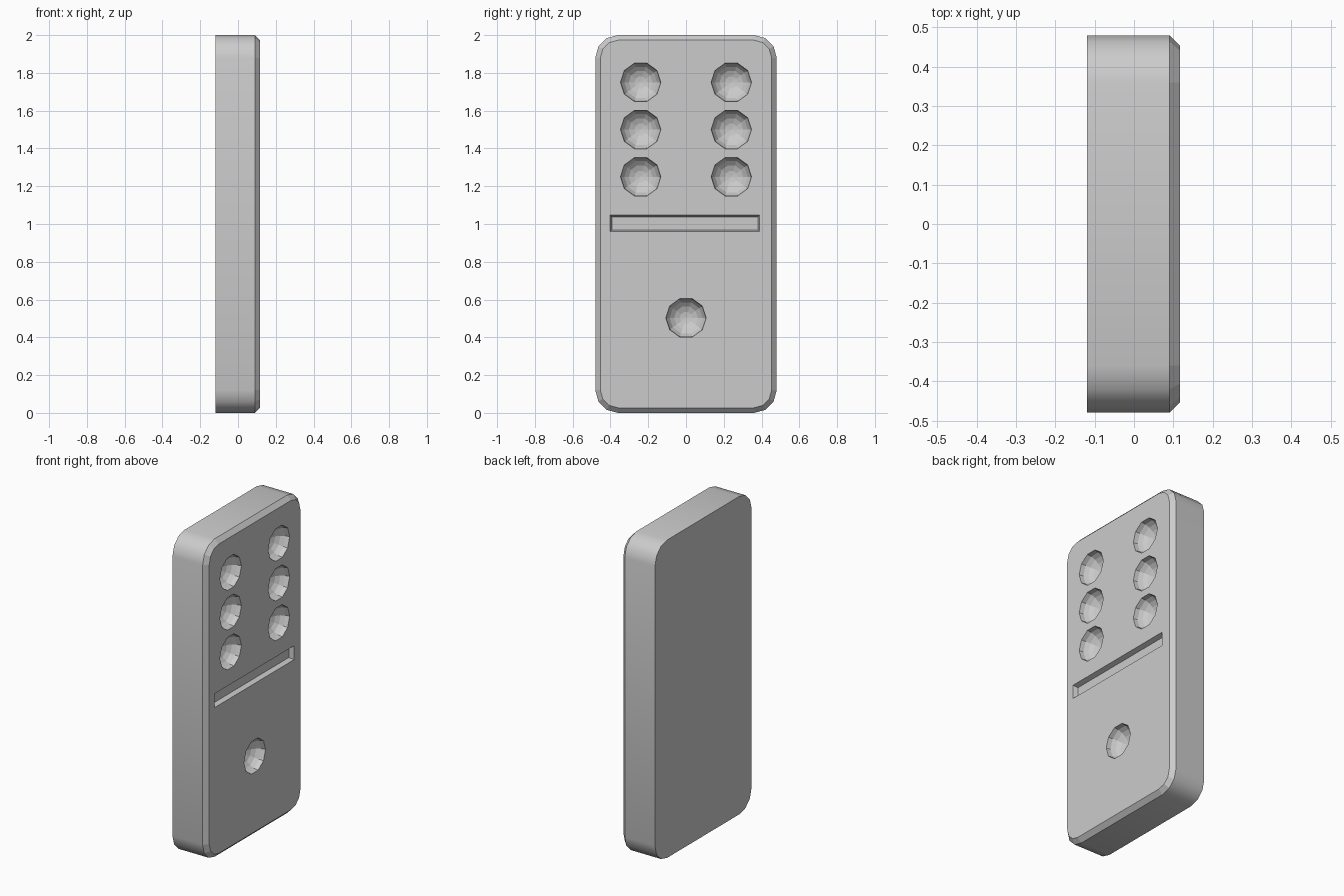
import bpy, bmesh
from math import sin, cos, pi, radians

if "Cube" in bpy.data.objects:
    bpy.data.objects.remove(bpy.data.objects["Cube"])

FACE_X = 0.117


def loft(name, rings, smooth_rows=()):
    """Closed solid through rings of equal point count, capped at both ends."""
    bm = bmesh.new()
    loops = [[bm.verts.new(p) for p in ring] for ring in rings]
    n = len(loops[0])
    for row, (a, b) in enumerate(zip(loops, loops[1:])):
        for i in range(n):
            j = (i + 1) % n
            f = bm.faces.new((a[i], a[j], b[j], b[i]))
            f.smooth = row in smooth_rows
    bm.faces.new(loops[0][::-1])
    bm.faces.new(loops[-1])
    bmesh.ops.recalc_face_normals(bm, faces=bm.faces)
    mesh = bpy.data.meshes.new(name)
    bm.to_mesh(mesh)
    bm.free()
    obj = bpy.data.objects.new(name, mesh)
    bpy.context.collection.objects.link(obj)
    return obj


def tile_ring(x, inset):
    """Rounded rectangle in the YZ plane, three segments per corner."""
    r = 0.12 - inset
    pts = []
    for k, (sy, sz) in enumerate(((1, 1), (-1, 1), (-1, -1), (1, -1))):
        for s in range(4):
            a = radians(90 * k + 30 * s)
            pts.append((x, sy * 0.36 + r * cos(a), 1 + sz * 0.88 + r * sin(a)))
    return pts


def pip_ring(x, y, z, r):
    return [(x, y + r * cos(i * pi / 5), z + r * sin(i * pi / 5)) for i in range(10)]


def bar_ring(x, grow):
    y0, y1, z0, z1 = -0.402 - grow, 0.39 + grow, 0.96 - grow, 1.047 + grow
    return [(x, y0, z0), (x, y1, z0), (x, y1, z1), (x, y0, z1)]


# Tile body with a chamfer around the marked face
tile = loft("domino_tile", [tile_ring(-0.12, 0), tile_ring(0.09, 0),
                            tile_ring(FACE_X, 0.027)], smooth_rows=(0,))

# Faceted round dimples: six above, one below
cutters = []
spots = [(y, z) for y in (-0.24, 0.24) for z in (1.25, 1.5, 1.75)] + [(0, 0.503)]
for y, z in spots:
    R, depth = 0.107, 0.085
    rings = [pip_ring(FACE_X + 0.03, y, z, R)]
    for deg in (0, 18, 36, 54, 72, 88):
        a = radians(deg)
        rings.append(pip_ring(FACE_X - depth * sin(a) - 0.001, y, z, R * cos(a)))
    cutters.append(loft("pip_cutter", rings))

# Dividing groove with slightly sloped walls
cutters.append(loft("groove_cutter", [bar_ring(FACE_X + 0.03, 0), bar_ring(FACE_X, 0),
                                      bar_ring(FACE_X - 0.03, -0.009)]))

# Carve the face, then discard the cutters
bpy.context.view_layer.objects.active = tile
tile.select_set(True)
for c in cutters:
    c.hide_render = True
    mod = tile.modifiers.new("carve", 'BOOLEAN')
    mod.operation = 'DIFFERENCE'
    mod.solver = 'EXACT'
    mod.object = c
    bpy.ops.object.modifier_apply(modifier=mod.name)
    bpy.data.objects.remove(c)
